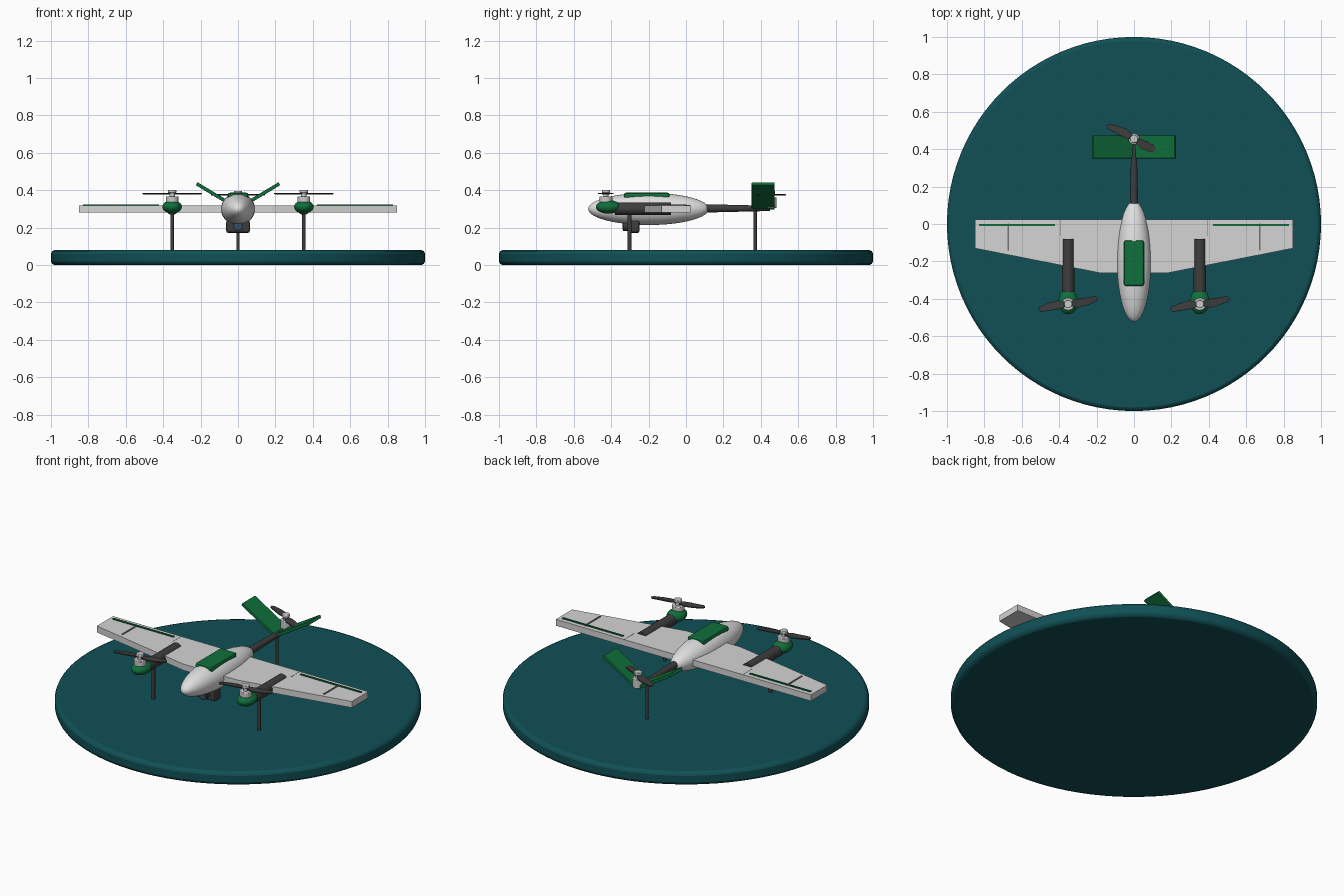
import bpy, bmesh, math
from mathutils import Matrix

cube = bpy.data.objects.get("Cube")
if cube:
    bpy.data.objects.remove(cube, do_unlink=True)


def material(name, r, g, b):
    m = bpy.data.materials.new(name)
    m.use_nodes = True
    m.diffuse_color = (r, g, b, 1)
    m.node_tree.nodes["Principled BSDF"].inputs["Base Color"].default_value = (r, g, b, 1)
    return m


TEAL = material("deep teal", 0.005, 0.08, 0.092)
GREEN = material("forest green", 0.005, 0.16, 0.045)
WHITE = material("body white", 0.75, 0.75, 0.75)
WING = material("wing grey", 0.66, 0.66, 0.66)
DARK = material("carbon", 0.047, 0.047, 0.047)
GREY = material("hinge grey", 0.17, 0.17, 0.17)
METAL = material("motor silver", 0.6, 0.6, 0.6)
GLASS = material("lens blue", 0.03, 0.08, 0.15)


def finish(ob, name, mat, smooth=True, bevel=0, segments=2):
    ob.name = name
    ob.data.materials.clear()
    ob.data.materials.append(mat)
    bpy.ops.object.select_all(action='DESELECT')
    ob.select_set(True)
    bpy.context.view_layer.objects.active = ob
    bpy.ops.object.transform_apply(location=False, rotation=False, scale=True)
    if bevel:
        b = ob.modifiers.new("Bevel", 'BEVEL')
        b.width, b.segments = bevel, segments
    if smooth:
        bpy.ops.object.shade_smooth_by_angle(angle=math.radians(35))
    return ob


def box(name, mat, loc, size, bevel=0, rot=(0, 0, 0)):
    bpy.ops.mesh.primitive_cube_add(size=1, location=loc, rotation=rot)
    bpy.context.object.scale = size
    return finish(bpy.context.object, name, mat, False, bevel)


def rod(name, mat, loc, r, length, axis='Z', r_end=None, verts=32, bevel=0):
    rot = (-math.pi / 2, 0, 0) if axis == 'Y' else (0, 0, 0)
    bpy.ops.mesh.primitive_cone_add(vertices=verts, radius1=r, depth=length, location=loc,
                                    radius2=r if r_end is None else r_end, rotation=rot)
    return finish(bpy.context.object, name, mat, True, bevel)


def ellipsoid(name, mat, loc, radii, u=48, v=24):
    bpy.ops.mesh.primitive_uv_sphere_add(segments=u, ring_count=v, radius=1, location=loc,
                                         rotation=(0, 0, 0))
    ob = bpy.context.object
    # Poles run along the flight direction
    ob.data.transform(Matrix.Rotation(math.pi / 2, 4, 'X'))
    ob.scale = radii
    return finish(ob, name, mat)


def slab(name, mat, outline, thickness, matrix=Matrix()):
    """Extrude a flat outline upward by the thickness."""
    bm = bmesh.new()
    face = bm.faces.new([bm.verts.new((x, y, 0)) for x, y in outline])
    ext = bmesh.ops.extrude_face_region(bm, geom=[face])
    verts = [g for g in ext["geom"] if isinstance(g, bmesh.types.BMVert)]
    bmesh.ops.translate(bm, vec=(0, 0, thickness), verts=verts)
    bmesh.ops.recalc_face_normals(bm, faces=bm.faces)
    bm.transform(matrix)
    mesh = bpy.data.meshes.new(name)
    bm.to_mesh(mesh)
    bm.free()
    ob = bpy.data.objects.new(name, mesh)
    bpy.context.collection.objects.link(ob)
    return finish(ob, name, mat, False)


BLADE = [(0.01, -0.012), (0.05, -0.028), (0.1, -0.024), (0.152, -0.012),
         (0.162, 0.002), (0.15, 0.016), (0.05, 0.018), (0.01, 0.01)]


def rotor(prefix, x, y, z, angle, base_r, base_z):
    """Motor can, hub cap and two-blade propeller; z is the blade height."""
    rod(prefix + "_motor", METAL, (x, y, (base_z + z - 0.015) / 2), base_r,
        z - 0.015 - base_z, bevel=0.003)
    rod(prefix + "_shaft", METAL, (x, y, z - 0.005), 0.014, 0.03)
    rod(prefix + "_hub_cap", METAL, (x, y, z + 0.012), 0.022, 0.017, bevel=0.003)
    for i in range(2):
        turn = Matrix.Rotation(math.radians(angle) + i * math.pi, 4, 'Z')
        pitch = Matrix.Rotation(math.radians(5), 4, 'X')
        slab(f"{prefix}_blade_{i + 1}", DARK, BLADE, 0.006,
             Matrix.Translation((x, y, z - 0.003)) @ turn @ pitch)


# Display base
rod("display_base", TEAL, (0, 0, 0.04), 1, 0.08, verts=96, bevel=0.02)

# Fuselage, hatch and tail boom
ellipsoid("fuselage", WHITE, (0, -0.2, 0.3), (0.091, 0.323, 0.086))
box("top_hatch", GREEN, (0, -0.21, 0.362), (0.11, 0.245, 0.05), 0.012)
rod("tail_boom", DARK, (0, 0.26, 0.303), 0.023, 0.38, 'Y', 0.014)

# Wing
half = [(0.85, 0.025), (0.85, -0.13), (0.18, -0.262)]
slab("wing", WING, half + [(-x, y) for x, y in reversed(half)], 0.038,
     Matrix.Translation((0, 0, 0.281)))

for side, s in (("left", 1), ("right", -1)):
    # Wing control surface details
    box(side + "_aileron_strip", GREEN, (s * 0.625, -0.006, 0.32), (0.405, 0.011, 0.009))
    box(side + "_wing_rib", GREY, (s * 0.672, -0.07, 0.3195), (0.009, 0.145, 0.006))
    box(side + "_wing_seam", GREY, (s * 0.395, -0.02, 0.3185), (0.003, 0.09, 0.003))
    # Motor boom, pod and rotor
    rod(side + "_motor_boom", DARK, (s * 0.352, -0.23, 0.301), 0.033, 0.3, 'Y')
    ellipsoid(side + "_motor_pod", GREEN, (s * 0.352, -0.415, 0.311), (0.052, 0.067, 0.036), 24, 16)
    rotor(side + "_rotor", s * 0.352, -0.428, 0.382, 10, 0.034, 0.335)
    # Front stand
    rod(side + "_stand", DARK, (s * 0.352, -0.302, 0.18), 0.01, 0.22, verts=16)
    # Tail fin
    a = math.radians(31)
    box(side + "_tail_fin", GREEN, (s * 0.112, 0.412, 0.302 + 0.112 * math.tan(a)),
        (0.255, 0.122, 0.018), 0.003, (0, -s * a, 0))

# Tail rotor and rear stand
rotor("tail_rotor", 0, 0.455, 0.376, -27, 0.03, 0.305)
rod("rear_stand", DARK, (0, 0.37, 0.185), 0.009, 0.23, verts=16)

# Camera gimbal
box("camera_body", DARK, (0, -0.28, 0.205), (0.128, 0.065, 0.066), 0.012)
rod("camera_lens", DARK, (0, -0.318, 0.21), 0.028, 0.04, 'Y')
rod("lens_glass", GLASS, (0, -0.338, 0.21), 0.019, 0.004, 'Y')
rod("camera_mount", DARK, (0, -0.28, 0.24), 0.025, 0.04)
